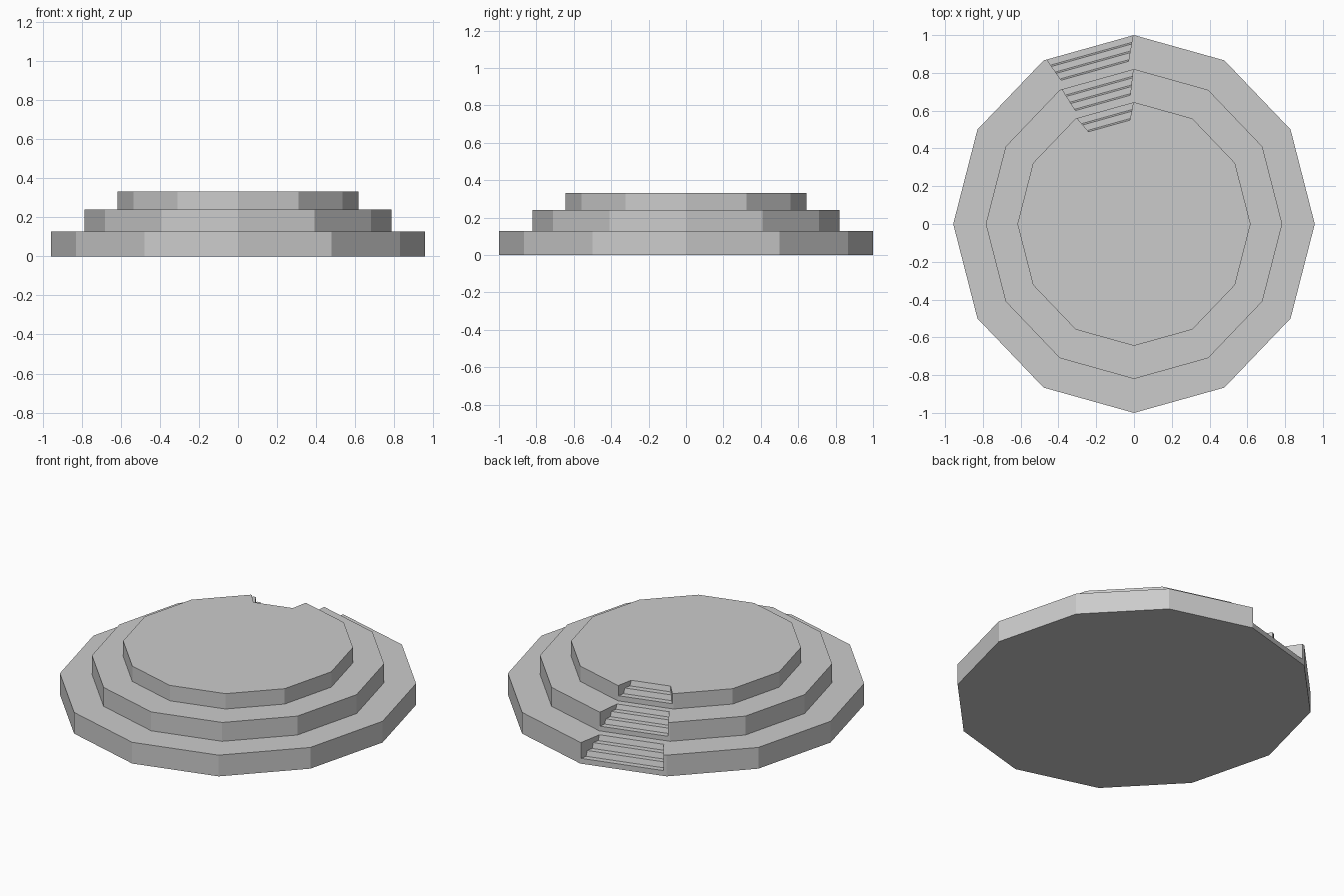
import bpy, bmesh
from math import sin, cos, radians
from mathutils import Vector

cube = bpy.data.objects.get("Cube")
if cube:
    bpy.data.objects.remove(cube, do_unlink=True)

stone = bpy.data.materials.new("grey stone")
stone.use_nodes = True
GREY = (0.6, 0.6, 0.6, 1)
stone.diffuse_color = GREY
stone.node_tree.nodes["Principled BSDF"].inputs["Base Color"].default_value = GREY

SIDES, X_SCALE = 12, 0.957
# radius, bottom, top of each tier
TIERS = [(1.0, 0.0, 0.127), (0.82, 0.127, 0.24), (0.645, 0.24, 0.332)]


def make_object(name, bm):
    bmesh.ops.recalc_face_normals(bm, faces=bm.faces)
    mesh = bpy.data.meshes.new(name)
    bm.to_mesh(mesh)
    bm.free()
    mesh.materials.append(stone)
    obj = bpy.data.objects.new(name, mesh)
    bpy.context.collection.objects.link(obj)
    return obj


def corner(r, angle, z=0):
    a = radians(angle)
    return Vector((r * cos(a) * X_SCALE, r * sin(a), z))


def skin(bm, rings):
    """Close a stack of equal rings into a solid."""
    loops = [[bm.verts.new(p) for p in ring] for ring in rings]
    for a, b in zip(loops, loops[1:]):
        for i in range(len(a)):
            j = (i + 1) % len(a)
            bm.faces.new((a[i], a[j], b[j], b[i]))
    bm.faces.new(loops[0])
    bm.faces.new(loops[-1])


# Three-tier platform as one stepped solid
bm = bmesh.new()
skin(bm, [[corner(r, 360 * i / SIDES, z) for i in range(SIDES)]
          for r, low, high in TIERS for z in (low, high)])
platform = make_object("tiered_platform", bm)


def stair_cutter(name, tier, steps, depth, gaps, insets):
    """Stepped wedge sunk into the back facet; its ends close in with depth."""
    r, low, high = tier
    start, end = corner(r, 90), corner(r, 120)
    along = (end - start).normalized()
    inward = Vector((along.y, -along.x, 0))
    if inward.dot(start) > 0:
        inward = -inward
    length = (end - start).length
    rise, run = (high - low) / (steps + 1), depth / steps
    slant = 0.008

    # Side profile: treads with slightly sloping risers
    profile = [(-0.03, high + 0.03), (-0.03, low + rise)]
    for i in range(1, steps + 1):
        z = low + rise * i
        profile.append((run * i - slant, z))
        profile.append((run * i, z + rise if i < steps else high))
    profile.append((depth, high + 0.03))

    def end_ring(side):
        ring = []
        for d, z in profile:
            shift = gaps[side] + insets[side] * d / depth
            t = length - shift if side else shift
            p = start + along * t + inward * d
            ring.append((p.x, p.y, z))
        return ring

    bm = bmesh.new()
    skin(bm, [end_ring(0), end_ring(1)])
    cutter = make_object(name, bm)
    cutter.hide_render = True
    return cutter


# One flight of stairs per tier
FLIGHTS = [("lower", 3, 0.126, (0.006, 0.018), (0.06, 0.043)),
           ("middle", 3, 0.128, (0.005, 0.012), (0.052, 0.038)),
           ("upper", 2, 0.086, (0.004, 0.007), (0.043, 0.04))]
bpy.context.view_layer.objects.active = platform
for tier, (label, *shape) in zip(TIERS, FLIGHTS):
    cutter = stair_cutter(label + "_stair_cutter", tier, *shape)
    cut = platform.modifiers.new(label + " stairs", "BOOLEAN")
    cut.operation = "DIFFERENCE"
    cut.solver = "EXACT"
    cut.object = cutter
    bpy.ops.object.modifier_apply(modifier=cut.name)
    bpy.data.objects.remove(cutter, do_unlink=True)

# Flat facets throughout
for face in platform.data.polygons:
    face.use_smooth = False
    face.material_index = 0
